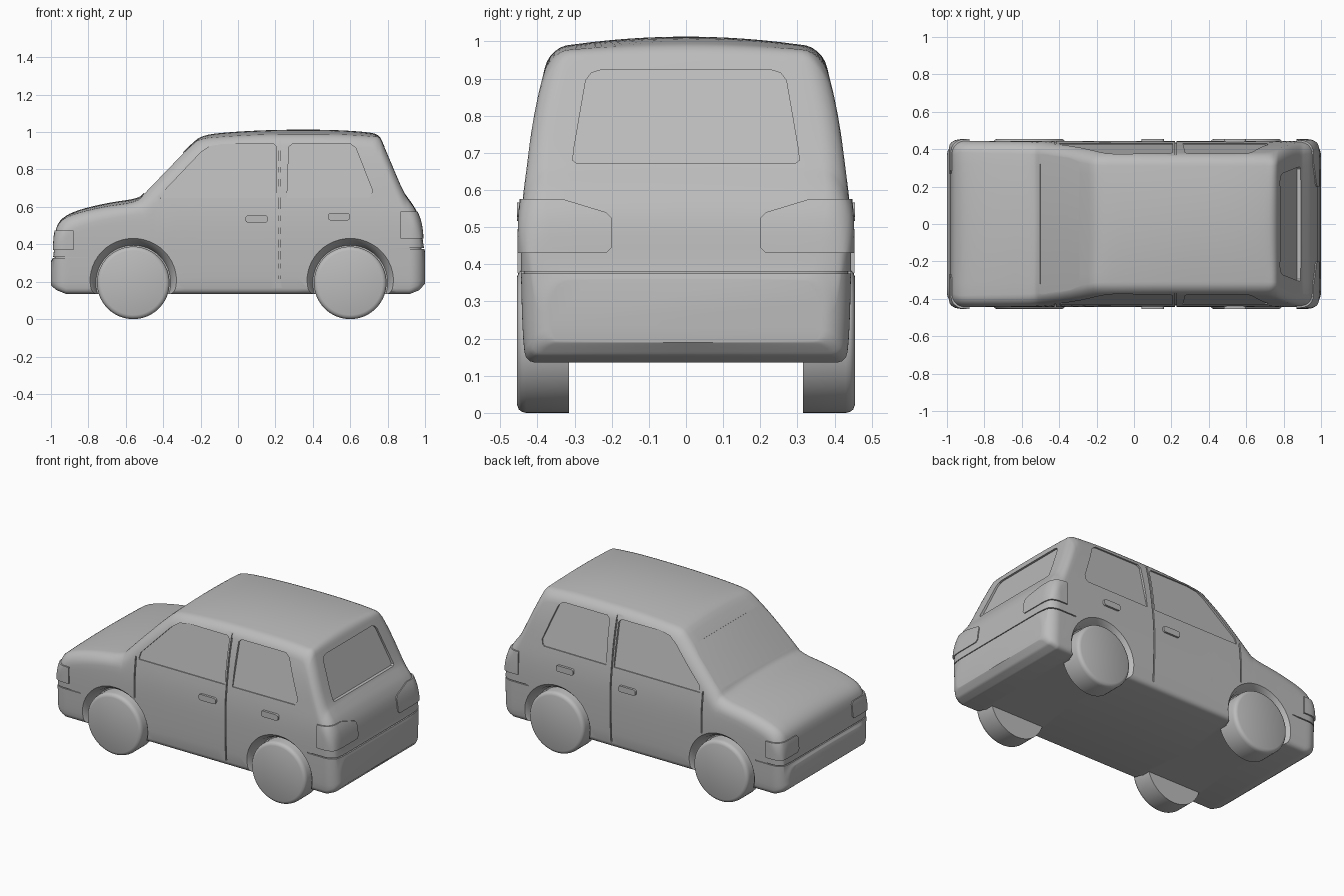
import bpy, bmesh, math
from mathutils import Matrix

if "Cube" in bpy.data.objects:
    bpy.data.objects.remove(bpy.data.objects["Cube"])

grey = bpy.data.materials.new("plain_grey")
grey.use_nodes = True
grey.diffuse_color = (0.5, 0.5, 0.5, 1)
grey.node_tree.nodes["Principled BSDF"].inputs["Base Color"].default_value = (0.5, 0.5, 0.5, 1)


def make(name, bm):
    bmesh.ops.recalc_face_normals(bm, faces=bm.faces)
    mesh = bpy.data.meshes.new(name)
    bm.to_mesh(mesh)
    bm.free()
    mesh.materials.append(grey)
    ob = bpy.data.objects.new(name, mesh)
    bpy.context.collection.objects.link(ob)
    return ob


def loft(name, loops):
    """Skin a list of equal point loops and cap both ends."""
    bm = bmesh.new()
    rings = [[bm.verts.new(p) for p in loop] for loop in loops]
    n = len(rings[0])
    for a, b in zip(rings, rings[1:]):
        for i in range(n):
            j = (i + 1) % n
            bm.faces.new((a[i], a[j], b[j], b[i]))
    bm.faces.new(rings[0])
    bm.faces.new(rings[-1])
    return make(name, bm)


def smooth(ob, angle=35):
    bpy.ops.object.select_all(action="DESELECT")
    ob.select_set(True)
    bpy.context.view_layer.objects.active = ob
    bpy.ops.object.shade_smooth_by_angle(angle=math.radians(angle))


def boolean(ob, cutter, operation="DIFFERENCE"):
    """Apply a boolean and remove its helper."""
    cutter.hide_render = True
    mod = ob.modifiers.new("cut", "BOOLEAN")
    mod.operation, mod.solver, mod.object = operation, "EXACT", cutter
    bpy.context.view_layer.objects.active = ob
    bpy.ops.object.modifier_apply(modifier=mod.name)
    bpy.data.objects.remove(cutter)


def interp(table, t):
    if t <= table[0][0]:
        return table[0][1]
    for (a, u), (b, v) in zip(table, table[1:]):
        if t <= b:
            return u + (v - u) * (t - a) / (b - a)
    return table[-1][1]


def chaikin(pts, times=2):
    for _ in range(times):
        out = [pts[0]]
        for (ax, az), (bx, bz) in zip(pts, pts[1:]):
            out += [(ax * .75 + bx * .25, az * .75 + bz * .25),
                    (ax * .25 + bx * .75, az * .25 + bz * .75)]
        pts = out + [pts[-1]]
    return pts


# Body: side outline, underside and half width by height
top_line = chaikin([(-1, .31), (-.985, .335), (-.98, .47), (-.95, .535), (-.87, .58),
                    (-.7, .622), (-.53, .645), (-.5, .68), (-.24, .95), (-.18, .985),
                    (-.05, 1.0), (.2, 1.013), (.5, 1.013), (.7, 1.0), (.755, .985),
                    (.78, .93), (.885, .68), (.915, .64), (.95, .59), (.978, .52),
                    (.99, .4), (1, .36)])
under_line = [(-1, .18), (-.97, .155), (-.92, .135), (.92, .135), (.97, .155), (1, .19)]
width = chaikin([(.13, .43), (.2, .44), (.45, .446), (.57, .441), (.65, .43), (.75, .418),
                 (.85, .4), (.93, .379), (1.02, .362)])


def half_width(z):
    return interp(width, z)


def section(x, zt, slope):
    zb = interp(under_line, x)
    inset = .075 * (1 - math.sqrt(max(0, 1 - (max(0, abs(x) - .92) / .08) ** 2)))
    ry, rb = .06, .03
    rv = min(.5 * (zt - zb), .06 + .05 * min(1, slope))
    edge = zt - .022 / (1 + 2 * slope)
    half = []
    flat = half_width(edge) - inset - ry
    for i in range(6):
        half.append((flat * i / 6, zt - (zt - edge) * (i / 6) ** 2))
    for i in range(7):
        a = math.pi / 2 * i / 6
        z = edge - rv + rv * math.cos(a)
        half.append((half_width(z) - inset - ry + ry * math.sin(a), z))
    hi, lo = edge - rv, zb + rb
    for i in range(1, 12):
        z = hi + (lo - hi) * i / 12
        half.append((half_width(z) - inset, z))
    for i in range(4):
        a = math.pi / 2 * i / 3
        half.append((half_width(lo) - inset - rb + rb * math.cos(a), lo - rb * math.sin(a)))
    half.append((0, zb))
    return [(x, y, z) for y, z in half] + [(x, -y, z) for y, z in half[-2:0:-1]]


stations = []
for i, (x, z) in enumerate(top_line):
    a, b = top_line[max(i - 1, 0)], top_line[min(i + 1, len(top_line) - 1)]
    stations.append(section(x, z, abs(b[1] - a[1]) / (b[0] - a[0])))
body = loft("body", stations)

# Lamps: slightly swollen slices of the body shell
tail = [(.2, .445), (.215, .43), (.6, .43), (.6, .577), (.33, .575), (.215, .54), (.2, .525)]
head = [(.27, .385), (.285, .37), (.6, .37), (.6, .475), (.285, .475), (.27, .46)]
for name, outline, x0, x1 in (("tail_lamp", tail, .87, 1.2), ("head_lamp", head, -1.2, -.88)):
    for side, s in (("left", 1), ("right", -1)):
        lamp = body.copy()
        lamp.data = body.data.copy()
        lamp.name = f"{name}_{side}"
        bpy.context.collection.objects.link(lamp)
        lamp.data.transform(Matrix.Diagonal((1.006, 1.02, 1, 1)))
        block = loft("lamp_block", [[(x, s * y, z) for y, z in outline] for x in (x0, x1)])
        boolean(lamp, block, "INTERSECT")
        smooth(lamp)

# Side windows, door seams and wheel arches
front_glass = [(-.4, .648), (-.39, .69), (-.2, .89), (-.15, .925), (-.08, .937),
               (.19, .937), (.207, .92), (.207, .648)]
rear_glass = [(.262, .648), (.272, .92), (.29, .937), (.6, .937), (.63, .915),
              (.718, .69), (.712, .66), (.7, .65)]
wheel_x = (-.56, .6)
for s in (1, -1):
    for glass in (front_glass, rear_glass):
        boolean(body, loft("glass_cut", [
            [(x, s * (.425 - (z - .645) * .2), z) for x, z in glass],
            [(x, s * .6, z) for x, z in glass]]))
    for x, lo, hi in ((.222, .17, .96), (-.42, .4, .66)):
        zs = [lo + (hi - lo) * i / 12 for i in range(13)]
        strip = [(half_width(z) - .008, z) for z in zs] + [(.6, hi), (.6, lo)]
        boolean(body, loft("seam_cut", [[(x + d, s * y, z) for y, z in strip]
                                        for d in (-.004, .004)]))
    for x in wheel_x:
        rings = []
        for y, r in ((.37, .2), (.42, .215), (.46, .25)):
            rings.append([(x + r * math.cos(a), s * y, .195 + r * math.sin(a))
                          for a in (math.tau * i / 48 for i in range(48))])
        boolean(body, loft("arch_cut", rings))

# Bumper seams
inner = [(.8, .438), (.92, .436), (.955, .425), (.975, .4), (.982, .36)]
for s, z in ((1, .378), (-1, .33)):
    plan = [(.8, .6)] + inner + [(x, -y) for x, y in inner[::-1]]
    plan += [(.8, -.6), (1.2, -.6), (1.2, .6)]
    boolean(body, loft("bumper_cut", [[(s * x, y, z + d) for x, y in plan]
                                      for d in (-.003, .003)]))

# Windscreen and rear window, shallow recesses along each slope
screen = [(-.5, -.375, .671), (-.5, .375, .671), (-.29, .345, .889), (-.29, -.345, .889)]
boolean(body, loft("screen_cut", [screen, [(x - .1, y, z + .1) for x, y, z in screen]]))
back = [(.305, .68), (.295, .672), (-.295, .672), (-.305, .68), (-.302, .71), (-.27, .895),
        (-.255, .915), (-.23, .923), (.23, .923), (.255, .915), (.27, .895), (.302, .71)]
boolean(body, loft("rear_window_cut", [[(.872 - (z - .672) * .41 + d, y, z) for y, z in back]
                                       for d in (0, .2)]))
smooth(body)

# Wheels: plain discs with a rounded outer rim
for end, x in zip(("front", "rear"), wheel_x):
    for side, s in (("left", 1), ("right", -1)):
        rings = []
        for y, r in ((.315, .194), (.43, .194), (.442, .191), (.45, .185), (.455, .172)):
            rings.append([(x + r * math.cos(a), s * y, .194 + r * math.sin(a))
                          for a in (math.tau * i / 64 for i in range(64))])
        smooth(loft(f"{end}_wheel_{side}", rings))

# Door handles
for end, x, z in (("front", .1, .535), ("rear", .54, .547)):
    for side, s in (("left", 1), ("right", -1)):
        bm = bmesh.new()
        bmesh.ops.create_cube(bm, size=1, matrix=Matrix.Translation((x, s * .443, z))
                              @ Matrix.Diagonal((.12, .024, .038, 1)))
        upright = [e for e in bm.edges if abs(e.verts[0].co.y - e.verts[1].co.y) > .01]
        bmesh.ops.bevel(bm, geom=upright, offset=.014, segments=4, affect="EDGES", profile=.5)
        smooth(make(f"{end}_handle_{side}", bm))
